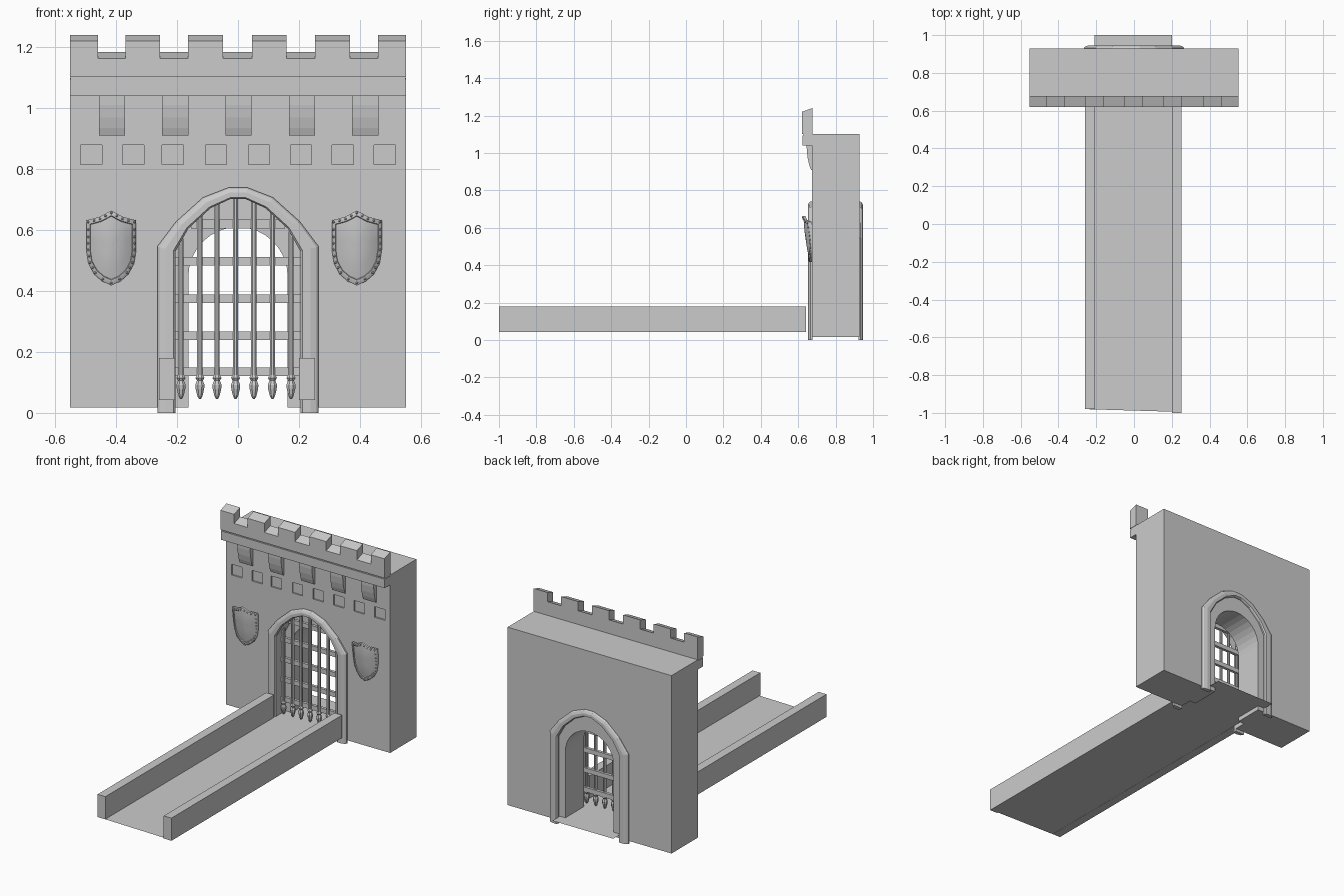
import bpy, bmesh, math
from mathutils import Vector

if "Cube" in bpy.data.objects:
    bpy.data.objects.remove(bpy.data.objects["Cube"])


def make(name, verts, faces, smooth=None):
    bm = bmesh.new()
    vs = [bm.verts.new(v) for v in verts]
    for f in faces:
        bm.faces.new([vs[i] for i in f])
    bmesh.ops.remove_doubles(bm, verts=bm.verts, dist=1e-6)
    bmesh.ops.recalc_face_normals(bm, faces=bm.faces)
    me = bpy.data.meshes.new(name)
    bm.to_mesh(me)
    bm.free()
    ob = bpy.data.objects.new(name, me)
    bpy.context.collection.objects.link(ob)
    if smooth:
        bpy.ops.object.select_all(action='DESELECT')
        ob.select_set(True)
        bpy.context.view_layer.objects.active = ob
        bpy.ops.object.shade_smooth_by_angle(angle=math.radians(smooth))
    return ob


def loft(name, rings, closed=True, caps=True, smooth=None):
    """Skin a list of equal-length point rings."""
    n = len(rings[0])
    verts = [p for r in rings for p in r]
    faces = []
    for k in range(len(rings) - 1):
        for i in range(n if closed else n - 1):
            j = (i + 1) % n
            faces.append((k*n + i, k*n + j, (k+1)*n + j, (k+1)*n + i))
    if caps:
        faces += [tuple(range(n)), tuple(range(len(verts) - n, len(verts)))]
    return make(name, verts, faces, smooth)


def box(name, x0, x1, y0, y1, z0, z1):
    return loft(name, [[(x0, y, z0), (x1, y, z0), (x1, y, z1), (x0, y, z1)] for y in (y0, y1)])


def prism_y(name, pts, y0, y1):
    return loft(name, [[(x, y, z) for x, z in pts] for y in (y0, y1)])


def mirrored(half):
    return half + [(-x, z) for x, z in reversed(half)]


# arch outlines, left foot to right foot
OUTER = mirrored([(-.265, 0), (-.265, .546), (-.203, .628), (-.115, .707), (-.03, .74)])
INNER = mirrored([(-.205, 0), (-.205, .53), (-.163, .605), (-.09, .672), (-.025, .702)])
TUNNEL = [(-.163, -.1)] + [(-.163*math.cos(math.pi*i/16), .447 + .163*math.sin(math.pi*i/16))
                           for i in range(17)] + [(.163, -.1)]

# wall with portcullis recess, passage and square niches cut out
wall = box("wall", -.552, .552, .675, .928, .017, 1.10)
cutters = [prism_y("recess_cutter", [(x, z if z else -.1) for x, z in INNER], .6, .75),
           prism_y("passage_cutter", TUNNEL, .6, 1.0)]
for x in (-.482, -.344, -.214, -.072, .069, .207, .344, .482):
    cutters.append(box("niche_cutter", x - .035, x + .035, .6, .684, .815, .88))
bpy.context.view_layer.objects.active = wall
for c in cutters:
    m = wall.modifiers.new("cut", 'BOOLEAN')
    m.operation, m.solver, m.object = 'DIFFERENCE', 'EXACT', c
    bpy.ops.object.modifier_apply(modifier=m.name)
    bpy.data.objects.remove(c)

# bevelled arch frames on front and back
section = [(0, .677), (0, .666), (.12, .658), (.45, .652), (.88, .652), (1, .66), (1, .677)]
for name, back in (("front_arch_frame", False), ("rear_arch_frame", True)):
    rings = []
    for (ox, oz), (ix, iz) in zip(OUTER, INNER):
        rings.append([(ox + (ix - ox)*t, 1.598 - y if back else y, oz + (iz - oz)*t)
                      for t, y in section])
    loft(name, rings)

# parapet: lower band, groove, crenellated top with sloped caps
box("parapet_band", -.552, .552, .623, .677, 1.04, 1.094)
box("parapet_groove", -.550, .550, .627, .676, 1.092, 1.104)
line = [(-.552, 1.102)]
for a, b in ((-.552, -.46), (-.37, -.256), (-.164, -.05), (.046, .16), (.252, .367), (.46, .552)):
    line += [(a, 1.164), (a, 1.22), (b, 1.22), (b, 1.164)]
line = line[:1] + line[2:-1] + [(.552, 1.102)]
loft("battlements", [[(x, .62, z) for x, z in line],
                     [(x, .677, z + (.02 if z > 1.12 else 0)) for x, z in line]])

# curved corbels under the parapet
corbel = [(.68, 1.042), (.645, 1.042), (.646, 1.01), (.651, .97), (.659, .935), (.668, .91), (.68, .91)]
for i in range(5):
    x = -.414 + i*.208
    loft("corbel", [[(x + s, y, z) for y, z in corbel] for s in (-.043, .043)])


# portcullis: spiked vertical bars in front of flat cross bars
def arch_top(x):
    pts = INNER[1:-1]
    for (x0, z0), (x1, z1) in zip(pts, pts[1:]):
        if x0 <= x <= x1:
            return z0 + (z1 - z0)*(x - x0)/(x1 - x0)
    return .53


for x in (-.187, -.125, -.069, -.008, .052, .113, .174):
    prof = [(.0095, arch_top(x) + .01), (.0095, .125), (.016, .115), (.0105, .106),
            (.0165, .092), (.015, .078), (.009, .055), (.003, .045)]
    loft("portcullis_bar", [[(x + r*math.cos(a), .706 + r*math.sin(a), z)
                             for a in [math.pi*(k + .5)/4 for k in range(8)]] for r, z in prof])
for z, w in ((.62, .155), (.497, .207), (.375, .207), (.253, .207), (.135, .207)):
    box("portcullis_cross_bar", -w, w, .706, .724, z - .014, z + .014)

# shields: curved, tilted forward, with raised rim and rivets
half = [(0, .664), (.04, .643), (.082, .632), (.082, .58), (.082, .535), (.075, .49),
        (.056, .455), (.03, .432), (0, .418)]
SHIELD = half + [(-x, z) for x, z in reversed(half[1:-1])]


def shield_point(cx, x, z, dy):
    return (cx + x, .622 + (.664 - z)*.14 + .028*(x/.082)**2 + dy, z)


for side, cx in (("left", -.416), ("right", .39)):
    rings = []
    for s, dy in ((.01, .016), (.5, .016), (1, .016), (1, .002), (.97, 0), (.86, 0), (.84, .005),
                  (.6, .002), (.3, 0), (.01, 0)):
        rings.append([shield_point(cx, x*s, .545 + (z - .545)*s, dy) for x, z in SHIELD])
    loft(side + "_shield", rings, smooth=35)
    # rivets evenly spaced along the rim
    bm = bmesh.new()
    rim = [Vector((x*.925, .545 + (z - .545)*.935)) for x, z in SHIELD]
    for a, b in zip(rim, rim[1:] + rim[:1]):
        n = max(1, round((b - a).length/.024))
        for k in range(n):
            p = a.lerp(b, k/n)
            new = bmesh.ops.create_icosphere(bm, subdivisions=1, radius=.0045)["verts"]
            bmesh.ops.translate(bm, verts=new, vec=shield_point(cx, p.x, p.y, 0))
    me = bpy.data.meshes.new(side + "_shield_rivets")
    bm.to_mesh(me)
    bm.free()
    bpy.context.collection.objects.link(bpy.data.objects.new(side + "_shield_rivets", me))

# bridge: thin deck running through the gate, and two side rails
deck = [(-.26, -.98), (.25, -.995), (.25, .64), (.2, .64), (.2, 1), (-.21, 1), (-.21, .64), (-.26, .64)]
make("bridge_deck", [(x, y, .043) for x, y in deck], [tuple(range(8))])
box("left_bridge_rail", -.26, -.207, -.98, .642, .042, .18)
box("right_bridge_rail", .2, .252, -1, .642, .042, .18)
